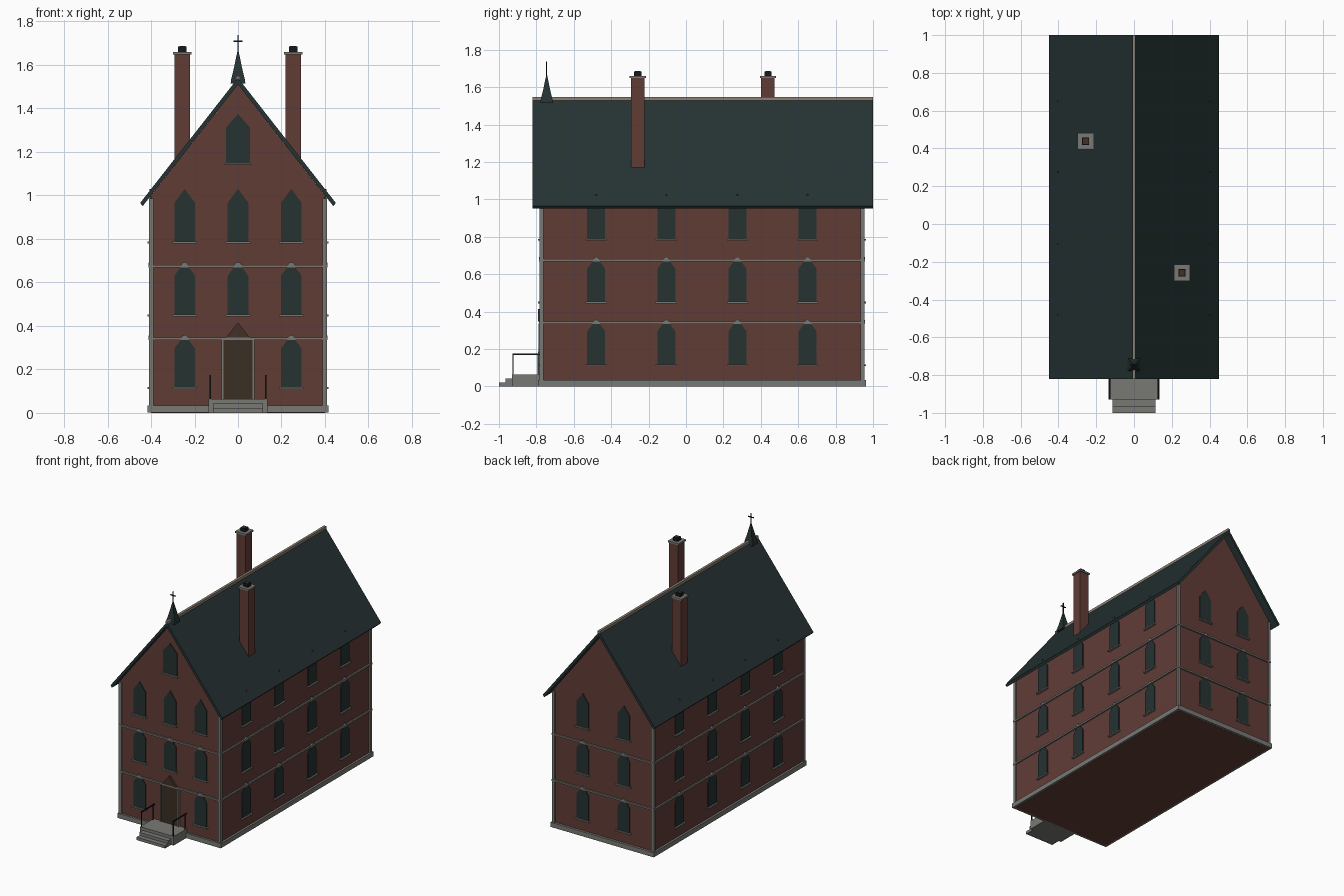
import bpy
import bmesh
from mathutils import Vector

cube = bpy.data.objects.get("Cube")
if cube:
    bpy.data.objects.remove(cube, do_unlink=True)


def material(name, r, g, b):
    m = bpy.data.materials.new(name)
    m.use_nodes = True
    m.diffuse_color = (r, g, b, 1)
    m.node_tree.nodes["Principled BSDF"].inputs["Base Color"].default_value = (r, g, b, 1)
    return m


BRICK = material("brick", 0.12, 0.046, 0.037)
ROOF = material("slate", 0.019, 0.032, 0.033)
GLASS = material("window_glass", 0.019, 0.032, 0.031)
STONE = material("stone", 0.19, 0.19, 0.178)
WOOD = material("door_wood", 0.042, 0.028, 0.017)
HOOD = material("dark_brick", 0.058, 0.029, 0.022)
IRON = material("iron", 0.007, 0.009, 0.01)
RIDGE = material("ridge_tile", 0.26, 0.22, 0.17)
BRASS = material("brass", 0.4, 0.27, 0.09)

X, Y, Z = Vector((1, 0, 0)), Vector((0, 1, 0)), Vector((0, 0, 1))


def finish(name, bm, mat):
    bmesh.ops.recalc_face_normals(bm, faces=bm.faces)
    mesh = bpy.data.meshes.new(name)
    bm.to_mesh(mesh)
    bm.free()
    mesh.materials.append(mat)
    ob = bpy.data.objects.new(name, mesh)
    bpy.context.collection.objects.link(ob)
    return ob


def prism(name, points, depth, origin, u, n, mat):
    """Extrude a (u, z) outline along n, starting at origin."""
    bm = bmesh.new()
    face = bm.faces.new([bm.verts.new(origin + u * a + Z * b) for a, b in points])
    grown = bmesh.ops.extrude_face_region(bm, geom=[face])["geom"]
    bmesh.ops.translate(bm, vec=n * depth,
                        verts=[v for v in grown if isinstance(v, bmesh.types.BMVert)])
    return finish(name, bm, mat)


def box(name, x0, x1, y0, y1, z0, z1, mat):
    return prism(name, [(x0, z0), (x1, z0), (x1, z1), (x0, z1)],
                 y1 - y0, Y * y0, X, Y, mat)


W, FRONT, BACK = 0.40, -0.775, 0.945
EAVE_X, EAVE_Z, RIDGE_Z = 0.45, 0.965, 1.54
SLOPE = (RIDGE_Z - EAVE_Z) / EAVE_X
THICK = 0.03

# Brick body with gables
wall_top = RIDGE_Z - THICK - SLOPE * W
prism("brick_walls", [(-W, 0), (W, 0), (W, wall_top), (0, RIDGE_Z - THICK), (-W, wall_top)],
      BACK - FRONT, Y * FRONT, X, Y, BRICK)

# Roof slabs and ridge
prism("roof", [(-EAVE_X, EAVE_Z), (0, RIDGE_Z), (EAVE_X, EAVE_Z),
               (EAVE_X - 0.012, EAVE_Z - 0.014), (0, RIDGE_Z - THICK),
               (0.012 - EAVE_X, EAVE_Z - 0.014)],
      1.82, Y * -0.82, X, Y, ROOF)
box("ridge_cap", -0.009, 0.009, -0.82, 1.0, RIDGE_Z - 0.012, RIDGE_Z + 0.008, RIDGE)

# Plinth, belt courses and corner strips
box("plinth", -0.415, 0.415, FRONT - 0.015, BACK + 0.017, 0.001, 0.035, STONE)
for i, z in enumerate((0.34, 0.675)):
    box(f"belt_course_{i + 1}", -W - 0.011, W + 0.011, FRONT - 0.011, BACK + 0.011,
        z - 0.006, z + 0.006, STONE)
for sx in (-1, 1):
    xs = sorted((sx * (W - 0.012), sx * (W + 0.009)))
    for name, y0 in (("front", FRONT - 0.009), ("back", BACK - 0.012)):
        box(f"{name}_corner_strip", *xs, y0, y0 + 0.021, 0.03, 0.985, STONE)


# Pointed windows with sills
def window(wall, origin, u, n, a, z, width=0.096, height=0.245, spring=0.18):
    h = width / 2
    centre = origin + u * a + Z * z
    prism(f"{wall}_window", [(-h, 0), (h, 0), (h, spring), (0, height), (-h, spring)],
          0.006, centre, u, n, GLASS)
    s = h + 0.009
    prism(f"{wall}_sill", [(-s, -0.006), (s, -0.006), (s, 0.003), (-s, 0.003)],
          0.017, centre, u, n, STONE)
    # Keystone at the tip, just above the belt course
    if z < 0.7:
        k = [(-0.016, height - 0.014), (0.016, height - 0.014),
             (0.008, height - 0.004), (-0.008, height - 0.004)]
        prism(f"{wall}_keystone", k, 0.012, centre, u, n, STONE)


walls = (("front", Y * FRONT, X, -Y, (-0.245, 0, 0.245)),
         ("back", Y * BACK, X, Y, (-0.165, 0.165)),
         ("left", X * W, Y, X, (-0.48, -0.105, 0.275, 0.65)),
         ("right", X * -W, Y, -X, (-0.48, -0.105, 0.275, 0.65)))
for wall, origin, u, n, columns in walls:
    for row, z in enumerate((0.115, 0.45, 0.785)):
        for a in columns:
            if wall == "front" and row == 0 and a == 0:
                continue
            window(wall, origin, u, n, a, z)
window("attic", Y * FRONT, X, -Y, 0, 1.147, 0.11, 0.228, 0.165)

# Entrance
box("door", -0.068, 0.068, FRONT - 0.008, FRONT, 0.06, 0.335, WOOD)
for sx in (-1, 1):
    xs = sorted((sx * 0.066, sx * 0.075))
    box("door_jamb", *xs, FRONT - 0.014, FRONT, 0.06, 0.336, STONE)
prism("door_hood", [(-0.056, 0.346), (0.056, 0.346), (0, 0.415)],
      0.017, Y * FRONT, X, -Y, HOOD)
box("door_knob", 0.042, 0.049, FRONT - 0.015, FRONT - 0.006, 0.18, 0.187, BRASS)

# Porch, steps and railings
box("porch", -0.135, 0.135, -0.93, FRONT, 0, 0.065, STONE)
box("upper_step", -0.115, 0.115, -0.966, -0.93, 0, 0.043, STONE)
box("lower_step", -0.115, 0.115, -1.0, -0.966, 0, 0.021, STONE)
for x in (-0.128, 0.128):
    box("rail_post", x - 0.003, x + 0.003, -0.928, -0.922, 0.06, 0.172, IRON)
    box("wall_post", x - 0.003, x + 0.003, -0.795, -0.789, 0.06, 0.172, IRON)
    box("handrail", x - 0.004, x + 0.004, -0.928, FRONT, 0.168, 0.175, IRON)

# Chimneys
for x, y in ((0.254, -0.258), (-0.256, 0.438)):
    def stack(name, r, z0, z1, mat):
        box(name, x - r, x + r, y - r, y + r, z0, z1, mat)
    stack("chimney_stack", 0.036, 1.1, 1.648, BRICK)
    stack("chimney_cap", 0.043, 1.648, 1.66, STONE)
    stack("chimney_pot_rim", 0.019, 1.66, 1.684, IRON)
    stack("chimney_flue", 0.014, 1.68, 1.686, HOOD)

# Spire with flared base, and cross
SPIRE_Y = -0.745
bm = bmesh.new()
rings = []
for r, z in ((0.034, 1.515), (0.032, 1.53), (0.019, 1.585), (0.003, 1.662)):
    rings.append([bm.verts.new((sx * r, SPIRE_Y + sy * r, z))
                  for sx, sy in ((-1, -1), (1, -1), (1, 1), (-1, 1))])
for low, high in zip(rings, rings[1:]):
    for i in range(4):
        j = (i + 1) % 4
        bm.faces.new((low[i], low[j], high[j], high[i]))
bm.faces.new(rings[0])
bm.faces.new(rings[-1])
finish("spire", bm, ROOF)
box("cross_upright", -0.003, 0.003, SPIRE_Y - 0.003, SPIRE_Y + 0.003, 1.65, 1.738, IRON)
box("cross_arm", -0.021, 0.021, SPIRE_Y - 0.003, SPIRE_Y + 0.003, 1.706, 1.712, IRON)
